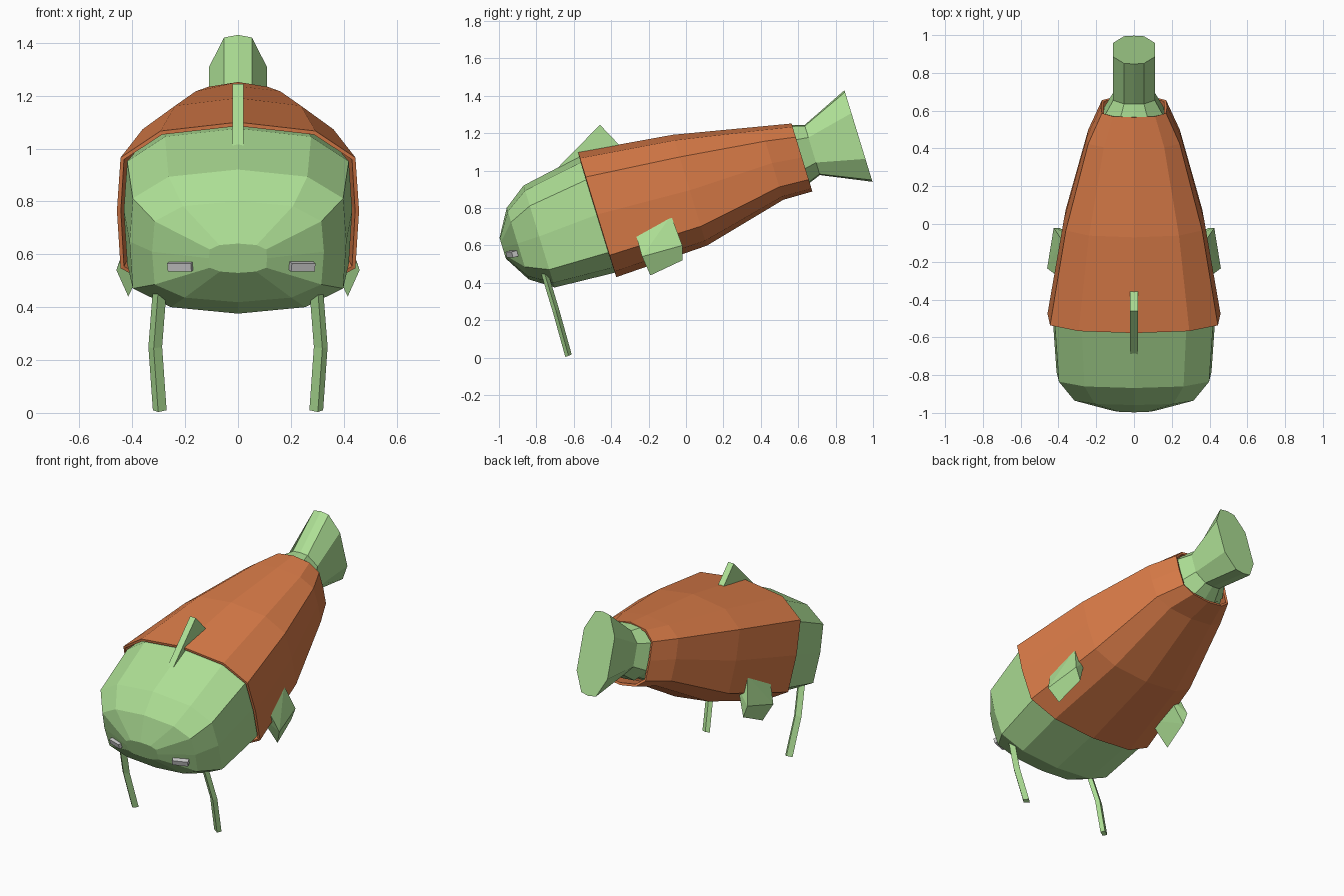
import bpy, bmesh
from math import sin, cos, radians
from mathutils import Vector, Matrix

if "Cube" in bpy.data.objects:
    bpy.data.objects.remove(bpy.data.objects["Cube"])

TILT = radians(17)  # the whole fish leans nose-down


def material(name, rgb):
    m = bpy.data.materials.new(name)
    m.diffuse_color = (*rgb, 1)
    m.use_nodes = True
    m.node_tree.nodes["Principled BSDF"].inputs["Base Color"].default_value = m.diffuse_color
    return m


GREEN = material("green skin", (0.42, 0.74, 0.30))
ORANGE = material("orange cloth", (0.70, 0.20, 0.065))


def finish(bm, name, mat=None):
    bmesh.ops.recalc_face_normals(bm, faces=bm.faces)
    me = bpy.data.meshes.new(name)
    bm.to_mesh(me)
    bm.free()
    ob = bpy.data.objects.new(name, me)
    bpy.context.collection.objects.link(ob)
    if mat:
        me.materials.append(mat)
    return ob


def loft(name, rings, mat, caps=True):
    bm = bmesh.new()
    loops = [[bm.verts.new(p) for p in r] for r in rings]
    n = len(loops[0])
    for a, b in zip(loops, loops[1:]):
        for i in range(n):
            j = (i + 1) % n
            bm.faces.new((a[i], a[j], b[j], b[i]))
    if caps:
        bm.faces.new(loops[0])
        bm.faces.new(loops[-1])
    return finish(bm, name, mat)


def hull(name, points, mat):
    bm = bmesh.new()
    for p in points:
        bm.verts.new(p)
    bmesh.ops.convex_hull(bm, input=bm.verts)
    bmesh.ops.dissolve_limit(bm, angle_limit=radians(3), verts=bm.verts, edges=bm.edges)
    return finish(bm, name, mat)


def section(half, y, z, hw, hv):
    """Mirror a half profile and place it on the tilted axis."""
    full = half + [(-a, b) for a, b in half[-2:0:-1]]
    return [(a * hw, y - sin(TILT) * b * hv, z + cos(TILT) * b * hv) for a, b in full]


BODY = [(0, 1), (0.64, 0.9), (0.97, 0.6), (1, 0), (0.97, -0.65), (0.62, -0.91), (0, -1)]
TAIL = [(0, 1), (0.48, 0.96), (1, 0.5), (1, -0.5), (0.48, -0.96), (0, -1)]

# Body, from the blunt nose to the inside of the wrap
loft("body", [section(BODY, *r) for r in (
    (-0.98, 0.585, 0.11, 0.058),
    (-0.90, 0.61, 0.325, 0.20),
    (-0.785, 0.648, 0.41, 0.285),
    (-0.475, 0.765, 0.432, 0.325),
    (0.02, 0.895, 0.34, 0.28),
    (0.46, 1.04, 0.22, 0.175),
    (0.59, 1.08, 0.15, 0.155))], GREEN)

# Cloth wrap: open tube with a thin wall
wrap = loft("body_wrap", [section(BODY, *r) for r in (
    (-0.475, 0.765, 0.458, 0.35),
    (0.02, 0.895, 0.372, 0.31),
    (0.46, 1.04, 0.25, 0.205),
    (0.62, 1.07, 0.175, 0.19))], ORANGE, caps=False)
sol = wrap.modifiers.new("wall", "SOLIDIFY")
sol.thickness = 0.015
sol.offset = -1

# Tail: narrow stem flaring to a blunt end
loft("tail_fin", [section(TAIL, *r) for r in (
    (0.59, 1.08, 0.16, 0.17),
    (0.675, 1.11, 0.11, 0.14),
    (0.922, 1.185, 0.11, 0.256))], GREEN)

# Dorsal fin
fin = [(-0.72, 0.98), (-0.46, 1.245), (-0.355, 1.135), (-0.40, 1.0)]
loft("dorsal_fin", [[(x, y, z) for y, z in fin] for x in (-0.02, 0.02)], GREEN)

for s, side in ((-1, "left"), (1, "right")):
    # Side fins
    pts = [(0.40, -0.28, 0.70), (0.385, -0.08, 0.76), (0.425, -0.02, 0.60),
           (0.46, -0.235, 0.54), (0.395, -0.02, 0.52), (0.415, -0.19, 0.44),
           (0.33, -0.25, 0.62), (0.33, -0.06, 0.68)]
    hull(side + "_side_fin", [(s * x, y, z) for x, y, z in pts], GREEN)

    # Whiskers: bent square rods
    path = [(0.295, -0.765, 0.48), (0.313, -0.695, 0.25), (0.296, -0.628, 0.01)]
    loft(side + "_whisker", [[(s * (x + dx), y + dy, z + dy * 0.4) for dx, dy in
         ((-0.026, 0), (0.006, -0.017), (0.026, 0), (-0.006, 0.017))]
         for x, y, z in path], GREEN)

    # Eyes
    bm = bmesh.new()
    bmesh.ops.create_cube(bm, size=1)
    bm.transform(Matrix.Translation((0.0125 + s * 0.2255, -0.92, 0.557))
                 @ Matrix.Rotation(s * radians(20), 4, "Z")
                 @ Matrix.Rotation(radians(15), 4, "X")
                 @ Matrix.Diagonal((0.095, 0.055, 0.032, 1)))
    finish(bm, side + "_eye")
